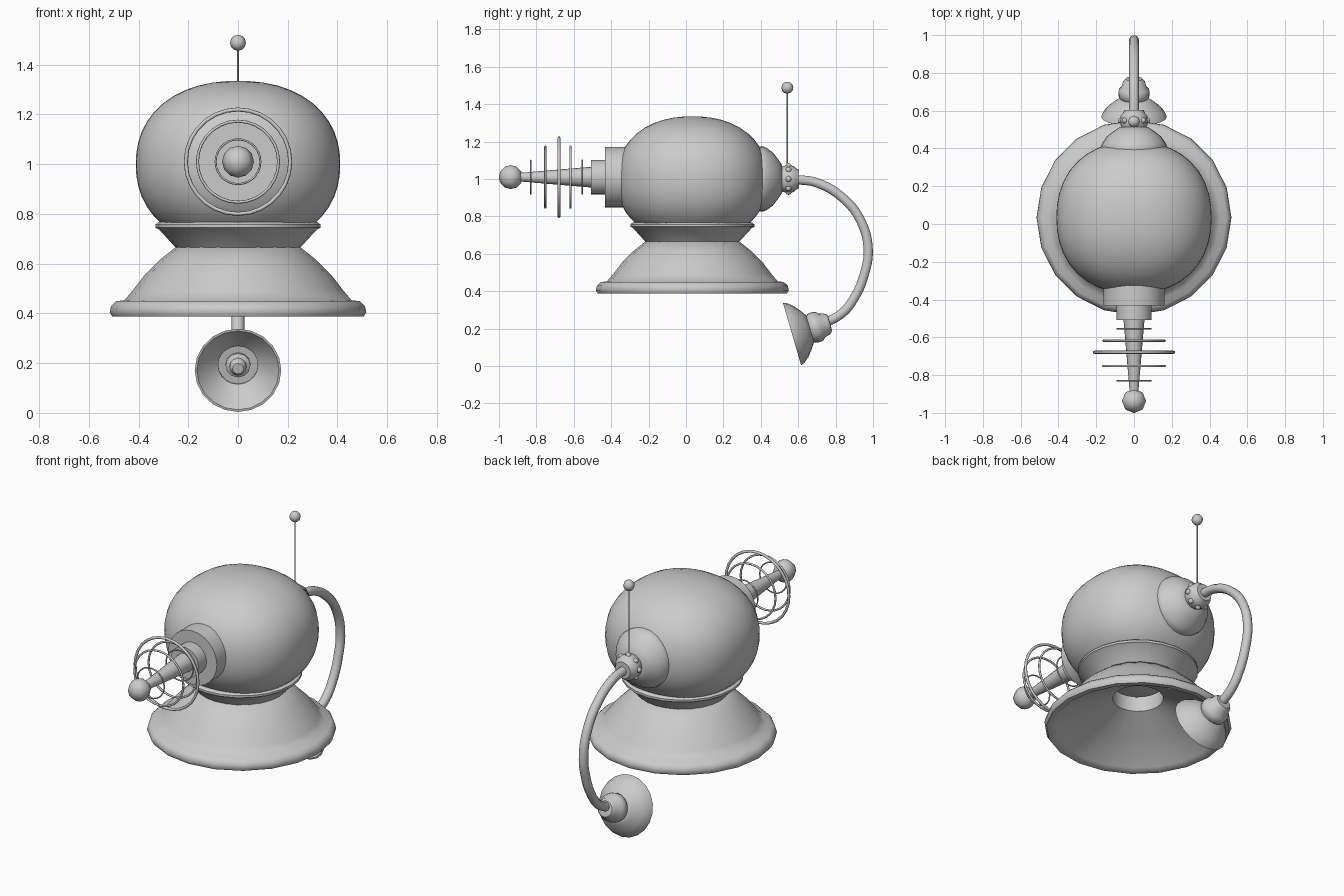
import bpy, bmesh
from math import cos, sin, pi, radians
from mathutils import Vector

if "Cube" in bpy.data.objects:
    bpy.data.objects.remove(bpy.data.objects["Cube"])

CY = 0.034          # y of the vertical body axis
ZN = 1.01           # height of the nozzle axis


def finish(name, bm, angle=40):
    me = bpy.data.meshes.new(name)
    bmesh.ops.recalc_face_normals(bm, faces=bm.faces)
    bm.to_mesh(me)
    bm.free()
    ob = bpy.data.objects.new(name, me)
    bpy.context.collection.objects.link(ob)
    bpy.ops.object.select_all(action='DESELECT')
    ob.select_set(True)
    bpy.context.view_layer.objects.active = ob
    bpy.ops.object.shade_smooth_by_angle(angle=radians(angle))
    return ob


def lathe(name, profile, loc, axis=(0, 0, 1), segs=24, closed=False, angle=40):
    """Revolve (radius, distance) points round an axis through loc."""
    bm = bmesh.new()
    rings = [[bm.verts.new((r * cos(2 * pi * i / segs), r * sin(2 * pi * i / segs), h))
              for i in range(segs)] for r, h in profile]
    pairs = list(zip(rings, rings[1:]))
    if closed:
        pairs.append((rings[-1], rings[0]))
    for a, b in pairs:
        for i in range(segs):
            j = (i + 1) % segs
            bm.faces.new((a[i], a[j], b[j], b[i]))
    bmesh.ops.remove_doubles(bm, verts=bm.verts, dist=1e-5)
    bmesh.ops.dissolve_degenerate(bm, edges=bm.edges, dist=1e-6)
    ob = finish(name, bm, angle)
    ob.rotation_euler = Vector(axis).to_track_quat('Z', 'Y').to_euler()
    ob.location = loc
    return ob


def ball(name, loc, radii, u=8, v=6, n=2.0):
    """Sphere or oval; n above 2 squares it off a little."""
    bm = bmesh.new()
    bmesh.ops.create_uvsphere(bm, u_segments=u, v_segments=v, radius=1)
    for vert in bm.verts:
        vert.co *= sum(abs(c) ** n for c in vert.co) ** (-1 / n)
    bmesh.ops.scale(bm, vec=radii, verts=bm.verts)
    ob = finish(name, bm, 60)
    ob.location = loc
    return ob


# Round body, slightly squared off
ball("body", (0, CY, 1.0), (0.411, 0.404, 0.335), 40, 24, n=2.22)

# Neck with lip
lathe("neck", [(0.0, 0.765), (0.318, 0.768), (0.332, 0.758), (0.332, 0.745), (0.318, 0.738),
               (0.25, 0.664), (0.14, 0.664)], (0, CY, 0), segs=24)

# Flared skirt, hollow underneath, with a rolled rim
lathe("skirt", [(0.14, 0.667), (0.25, 0.667), (0.315, 0.615), (0.375, 0.555), (0.425, 0.49),
                (0.457, 0.453), (0.49, 0.449), (0.51, 0.43), (0.516, 0.405), (0.505, 0.387),
                (0.475, 0.387), (0.46, 0.40), (0.30, 0.49), (0.14, 0.575)],
      (0, CY, 0), segs=20, closed=True, angle=50)

# Stepped nozzle and tapered barrel on the front (distances run toward -y)
lathe("nozzle_base", [(0, 0.2), (0.162, 0.2), (0.162, 0.432), (0.093, 0.432),
                      (0.093, 0.508), (0, 0.508)], (0, 0, ZN), (0, -1, 0))
lathe("barrel", [(0, 0.50), (0.056, 0.50), (0.022, 0.90), (0, 0.90)], (0, 0, ZN), (0, -1, 0), 16)
ball("barrel_tip", (0, -0.937, ZN), (0.064,) * 3)

# Wire rings round the barrel
for k, (y, r, t) in enumerate([(-0.83, 0.09, 0.004), (-0.752, 0.163, 0.006), (-0.679, 0.21, 0.008),
                               (-0.618, 0.163, 0.006), (-0.554, 0.09, 0.004)]):
    lathe(f"barrel_ring_{k + 1}", [(r + t * cos(a * pi / 4), t * sin(a * pi / 4)) for a in range(8)],
          (0, y, ZN), (0, 1, 0), 28, closed=True, angle=60)

# Rear cup and collar
lathe("rear_cup", [(0, 0.36), (0.172, 0.36), (0.174, 0.413), (0.167, 0.43), (0.144, 0.463), (0.105, 0.493),
                   (0.075, 0.513), (0, 0.513)], (0, 0, 1.0), (0, 1, 0))
lathe("rear_collar", [(0, 0.50), (0.058, 0.50), (0.07, 0.52), (0.073, 0.548), (0.07, 0.575), (0.058, 0.588),
                      (0.05, 0.603), (0, 0.603)], (0, 0, 1.0), (0, 1, 0), 20)
for k in range(8):
    a = k * pi / 4
    ball(f"collar_stud_{k + 1}", (0.069 * cos(a), 0.548, 1.0 + 0.069 * sin(a)), (0.016,) * 3)

# Antenna
lathe("antenna_rod", [(0, 1.05), (0.004, 1.05), (0.004, 1.48), (0, 1.48)], (0, 0.542, 0), segs=8)
ball("antenna_ball", (0, 0.542, 1.488), (0.032,) * 3)

# Curved hose
path = [(0.58, 0.998), (0.70, 0.980), (0.845, 0.893), (0.935, 0.775), (0.974, 0.625),
        (0.953, 0.49), (0.90, 0.365), (0.835, 0.283), (0.72, 0.22)]
cu = bpy.data.curves.new("hose", 'CURVE')
cu.dimensions = '3D'
cu.bevel_depth = 0.026
cu.bevel_resolution = 3
cu.resolution_u = 6
cu.use_fill_caps = True
sp = cu.splines.new('BEZIER')
sp.bezier_points.add(len(path) - 1)
for p, (y, z) in zip(sp.bezier_points, path):
    p.co = (0, y, z)
    p.handle_left_type = p.handle_right_type = 'AUTO'
bpy.context.collection.objects.link(bpy.data.objects.new("hose", cu))

# Hollow horn at the hose end, with collar and inner button
AX, HL = (0, 0.96, 0.28), (0, 0.567, 0.171)
lathe("horn", [(0.174, 0.0), (0.165, 0.022), (0.142, 0.05), (0.105, 0.08), (0.075, 0.1), (0, 0.105),
               (0, 0.085), (0.08, 0.082), (0.08, 0.074), (0.125, 0.042), (0.165, 0.0)],
      HL, AX, 20, closed=True)
lathe("horn_collar", [(0, 0.09), (0.068, 0.095), (0.08, 0.108), (0.083, 0.13), (0.08, 0.152), (0.066, 0.165),
                      (0.058, 0.195), (0.045, 0.21), (0, 0.212)], HL, AX, 20)
lathe("horn_button", [(0, 0.09), (0.05, 0.09), (0.05, 0.07), (0.034, 0.062), (0.034, 0.04),
                      (0.022, 0.025), (0, 0.025)], HL, AX, 12)
